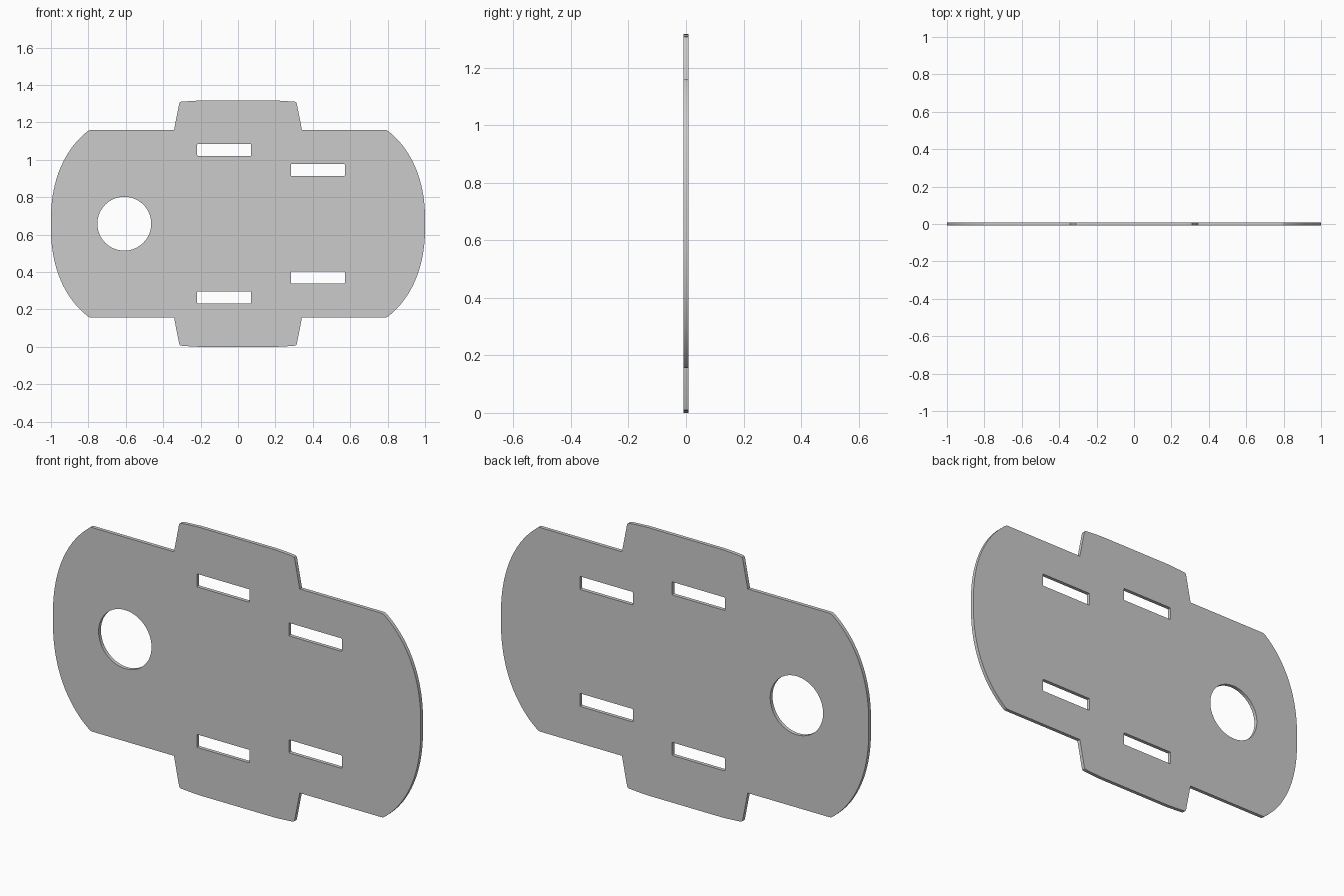
import bpy, bmesh, math
from mathutils import Vector
from mathutils.geometry import interpolate_bezier

if "Cube" in bpy.data.objects:
    bpy.data.objects.remove(bpy.data.objects["Cube"])

MID_Z = 0.6585       # height of the horizontal symmetry line
HALF_T = 0.009       # half the plate thickness


def bezier(p0, p1, p2, p3, n):
    return [(p.x, p.y) for p in interpolate_bezier(*[Vector(p).to_3d() for p in (p0, p1, p2, p3)], n)]


def slot(x0, x1, z0, z1, r=0.004):
    pts = []
    for cx, cz, start in ((x1 - r, z1 - r, 0), (x0 + r, z1 - r, 90),
                          (x0 + r, z0 + r, 180), (x1 - r, z0 + r, 270)):
        for a in (0, 45, 90):
            t = math.radians(start + a)
            pts.append((cx + r * math.cos(t), cz + r * math.sin(t)))
    return pts


# Quarter outline, relative to the middle: tab, shoulder, bulging end
quarter = bezier((0.2, 0.6585), (0.24, 0.657), (0.27, 0.655), (0.305, 0.652), 5)
quarter += [(0.311, 0.649), (0.314, 0.644), (0.342, 0.5015)]
quarter += bezier((0.785, 0.5015), (0.794, 0.5015), (0.799, 0.499), (0.807, 0.492), 5)
quarter += bezier((0.807, 0.492), (0.935, 0.39), (1.0, 0.22), (1.0, 0.03), 20)[1:]
right = quarter + [(x, -z) for x, z in reversed(quarter)]
outline = right + [(-x, z) for x, z in reversed(right)]
loops = [[(x, z + MID_Z) for x, z in outline]]

# Round hole
loops.append([(-0.608 + 0.144 * math.cos(i * math.tau / 64),
               0.6585 + 0.144 * math.sin(i * math.tau / 64)) for i in range(64)])

# Strap slots, mirrored top to bottom
for x0, x1, z0, z1 in ((-0.218, 0.07, 1.021, 1.085), (0.283, 0.571, 0.914, 0.978)):
    loops.append(slot(x0, x1, z0, z1))
    loops.append(slot(x0, x1, 2 * MID_Z - z1, 2 * MID_Z - z0))

# Fill the profile and extrude it into a plate
bm = bmesh.new()
edges = []
for pts in loops:
    vs = [bm.verts.new((x, -HALF_T, z)) for x, z in pts]
    edges += [bm.edges.new((v, vs[i - 1])) for i, v in enumerate(vs)]
bmesh.ops.triangle_fill(bm, edges=edges, use_beauty=True, use_dissolve=False, normal=(0, -1, 0))
ext = bmesh.ops.extrude_face_region(bm, geom=bm.faces[:], use_keep_orig=True)
bmesh.ops.translate(bm, vec=(0, 2 * HALF_T, 0),
                    verts=[g for g in ext["geom"] if isinstance(g, bmesh.types.BMVert)])
bmesh.ops.recalc_face_normals(bm, faces=bm.faces[:])
mesh = bpy.data.meshes.new("slotted_plate")
bm.to_mesh(mesh)
bm.free()
plate = bpy.data.objects.new("slotted_plate", mesh)
bpy.context.collection.objects.link(plate)
bpy.context.view_layer.objects.active = plate
plate.select_set(True)
bpy.ops.object.shade_smooth_by_angle(angle=math.radians(30))
